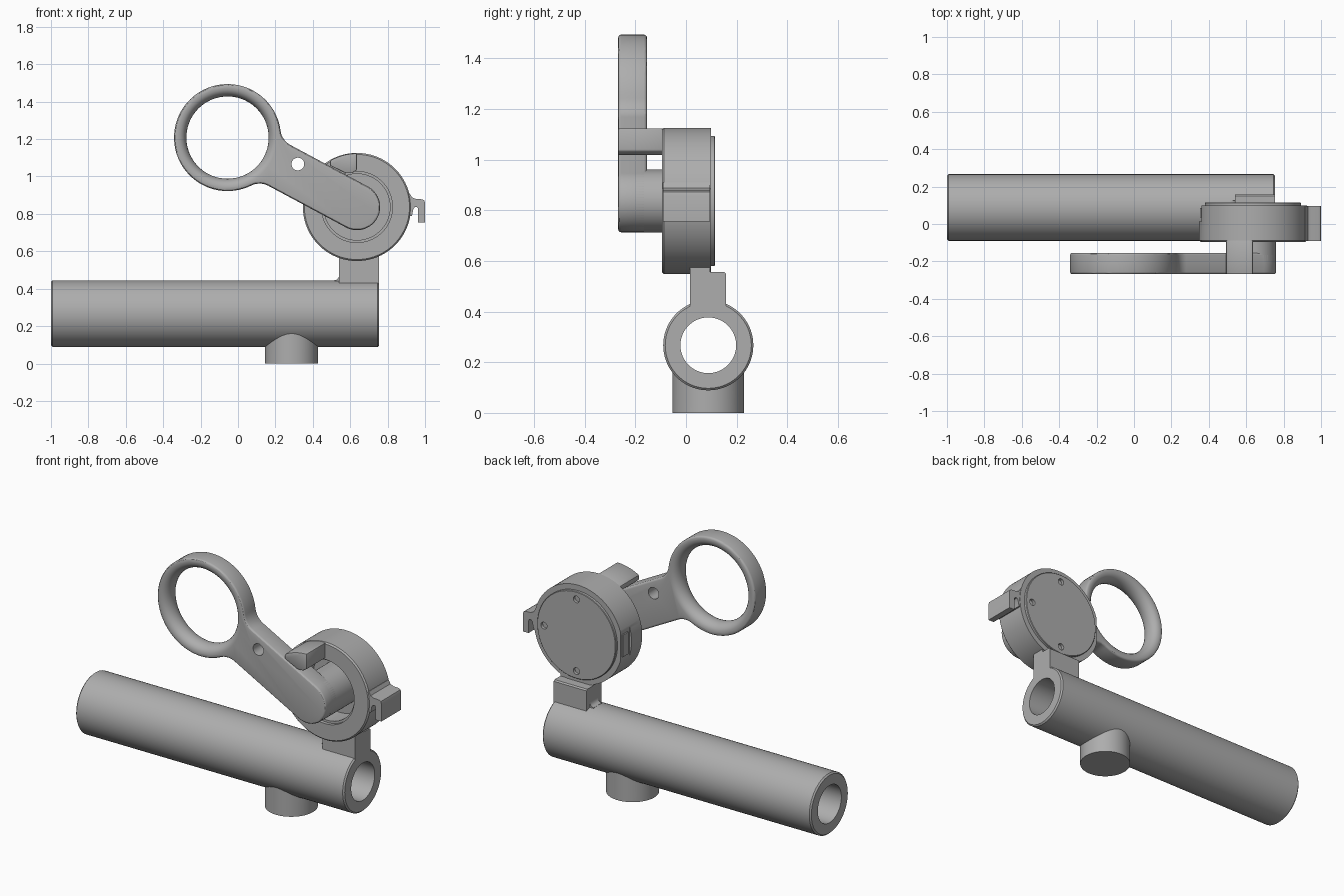
import bpy, bmesh
from math import sin, cos, pi, radians, atan2, sqrt, hypot
from mathutils import Matrix, Vector

cube = bpy.data.objects.get("Cube")
if cube:
    bpy.data.objects.remove(cube, do_unlink=True)

grey = bpy.data.materials.new("matte_grey")
grey.use_nodes = True
grey.diffuse_color = (0.42, 0.42, 0.42, 1)
grey.node_tree.nodes["Principled BSDF"].inputs["Base Color"].default_value = grey.diffuse_color

TURN = {"X": Matrix.Rotation(pi / 2, 4, "Y"),
        "Y": Matrix.Rotation(-pi / 2, 4, "X"),
        "Z": Matrix.Identity(4)}


def finish(name, bm):
    bmesh.ops.remove_doubles(bm, verts=bm.verts, dist=1e-5)
    bmesh.ops.recalc_face_normals(bm, faces=bm.faces)
    mesh = bpy.data.meshes.new(name)
    bm.to_mesh(mesh)
    bm.free()
    ob = bpy.data.objects.new(name, mesh)
    bpy.context.collection.objects.link(ob)
    mesh.materials.append(grey)
    return ob


def lathe(name, profile, centre, axis, closed=False, steps=72):
    """Spin (radius, height) points about an axis through centre."""
    bm = bmesh.new()
    vs = [bm.verts.new((r, 0, h)) for r, h in profile]
    pairs = list(zip(vs, vs[1:])) + ([(vs[-1], vs[0])] if closed else [])
    edges = [bm.edges.new(p) for p in pairs]
    bmesh.ops.spin(bm, geom=vs + edges, cent=(0, 0, 0), axis=(0, 0, 1),
                   angle=2 * pi, steps=steps, use_duplicate=False)
    bm.transform(Matrix.Translation(centre) @ TURN[axis])
    return finish(name, bm)


def rod(name, radius, h0, h1, centre, axis, steps=72):
    return lathe(name, [(0, h0), (radius, h0), (radius, h1), (0, h1)], centre, axis, steps=steps)


def prism(name, outline, a, b, axis="Y"):
    """Extrude an (x, z) outline along y, or a (y, z) outline along x."""
    place = (lambda p: (p[0], a, p[1])) if axis == "Y" else (lambda p: (a, p[0], p[1]))
    bm = bmesh.new()
    face = bm.faces.new([bm.verts.new(place(p)) for p in outline])
    out = bmesh.ops.extrude_face_region(bm, geom=[face])
    shift = Vector((0, b - a, 0)) if axis == "Y" else Vector((b - a, 0, 0))
    bmesh.ops.translate(bm, vec=shift,
                        verts=[v for v in out["geom"] if isinstance(v, bmesh.types.BMVert)])
    return finish(name, bm)


def box(name, x, y, z):
    return prism(name, [(x[0], z[0]), (x[1], z[0]), (x[1], z[1]), (x[0], z[1])], *y)


def activate(ob):
    for o in bpy.context.selected_objects:
        o.select_set(False)
    ob.select_set(True)
    bpy.context.view_layer.objects.active = ob


def bevel(ob, width, segments=3):
    activate(ob)
    m = ob.modifiers.new("bevel", "BEVEL")
    m.width, m.segments, m.limit_method, m.angle_limit = width, segments, "ANGLE", radians(40)
    bpy.ops.object.modifier_apply(modifier=m.name)


def cut(ob, *cutters):
    activate(ob)
    for c in cutters:
        m = ob.modifiers.new("cut", "BOOLEAN")
        m.operation, m.solver, m.object = "DIFFERENCE", "EXACT", c
        bpy.ops.object.modifier_apply(modifier=m.name)
        bpy.data.objects.remove(c, do_unlink=True)


def arc(cx, cy, r, start, end, n):
    return [(cx + r * cos(start + (end - start) * i / n),
             cy + r * sin(start + (end - start) * i / n)) for i in range(n + 1)]


HX, HZ = 0.636, 0.837          # housing axis
RX, RZ = -0.056, 1.208         # finger ring centre
TY, TZ = 0.088, 0.267          # tube axis
parts = []

# Hollow main tube
tube = lathe("main_tube", [(0.11, -1), (0.17, -1), (0.178, -0.992), (0.178, 0.747),
                           (0.17, 0.755), (0.11, 0.755)], (0, TY, TZ), "X", closed=True)
parts.append(tube)

# Round foot, trimmed clear of the bore
foot = rod("foot", 0.142, 0, 0.25, (0.287, TY, 0), "Z")
cut(foot, rod("bore_cutter", 0.13, -1.2, 1.2, (0, TY, TZ), "X"))
parts.append(foot)

# Neck with a raised front that seats into the housing
parts.append(prism("neck", [(0.016, 0.4), (0.158, 0.4), (0.158, 0.55), (0.15, 0.557), (0.094, 0.557),
                            (0.094, 0.6), (0.016, 0.6)], 0.54, 0.755, "X"))
fillet = [(0.545, 0.425), (0.545, 0.475)] + arc(0.515, 0.47, 0.025, 0, -pi / 2, 5) + [(0.515, 0.425)]
parts.append(prism("neck_fillet", fillet, 0.05, 0.126))

# Round housing: open recess at the front, cover plate at the back
housing = lathe("housing", [(0, 0.098), (0.289, 0.098), (0.289, -0.087), (0.281, -0.095),
                            (0.19, -0.095), (0.19, -0.075), (0.177, -0.075),
                            (0.177, 0.045), (0, 0.045)], (HX, 0, HZ), "Y", steps=96)
cut(housing, box("flat_cutter", (0.3, 0.36), (0.013, 0.2), (0.7, 1)))
parts.append(housing)
cover = lathe("back_cover", [(0, 0.09), (0.257, 0.09), (0.257, 0.112), (0.254, 0.115), (0, 0.115)],
              (HX, 0, HZ), "Y", steps=96)
cut(cover, *[rod("screw_cutter", 0.02, 0.097, 0.2,
                 (HX + 0.212 * cos(a), 0, HZ + 0.212 * sin(a)), "Y", 24)
             for a in (0, pi / 2, -pi / 2)])
parts.append(cover)
parts.append(box("side_catch", (0.352, 0.38), (0.035, 0.085), (HZ - 0.065, HZ + 0.065)))

# Hook on the left side of the housing
hook = prism("side_hook", [(0.9, 0.91), (0.918, 0.91), (0.93, 0.889), (0.95, 0.88), (0.985, 0.878),
                           (0.996, 0.872), (1, 0.86), (1, 0.755), (0.963, 0.755), (0.963, 0.828),
                           (0.957, 0.837), (0.946, 0.837), (0.938, 0.828), (0.93, 0.79),
                           (0.9, 0.79)], -0.09, 0.095)
parts.append(hook)

# Finger arm: ring, tapering fillets and straight shank with a rounded end
length = hypot(HX - RX, HZ - RZ)
u = ((HX - RX) / length, (HZ - RZ) / length)
n = (-u[1], u[0])


def on_arm(s, t):
    return (RX + s * u[0] + t * n[0], RZ + s * u[1] + t * n[1])


big, half, blend = 0.286, 0.124, 0.1
reach = sqrt((big + blend) ** 2 - (half + blend) ** 2)
phi = atan2(half + blend, reach)
upper = (arc(0, 0, big, pi, phi, 32)
         + arc(reach, half + blend, blend, phi + pi, 1.5 * pi, 8)[1:]
         + arc(length, 0, half, pi / 2, 0, 16))
lower = [(s, -t) for s, t in reversed(upper[1:-1])]
arm = prism("finger_arm", [on_arm(s, t) for s, t in upper + lower], -0.268, -0.154)
bevel(arm, 0.012)

# Ring opening with rounded lips, and the small arm hole
mid, lip = -0.211, 0.045
flare = [(0.22 + lip, mid - 0.08), (0.22 + lip, mid - 0.057)]
flare += [(0.22 + lip * (1 - cos(a)), mid + 0.057 * sin(a) * 0.999)
          for a in [radians(-75 + 15 * i) for i in range(11)]]
flare += [(0.22 + lip, mid + 0.057), (0.22 + lip, mid + 0.08)]
opening = lathe("opening_cutter", [(0, mid - 0.08)] + flare + [(0, mid + 0.08)], (RX, 0, RZ), "Y")
px, pz = on_arm(length - 0.387, 0.053)
cut(arm, opening, rod("pin_cutter", 0.034, -0.4, 0, (px, 0, pz), "Y", 32))
parts.append(arm)

# Pivot shaft from the arm into the recess
parts.append(rod("pivot_shaft", 0.124, -0.2, 0.06, (HX, 0, HZ), "Y"))

# Stop block above the arm
stop = prism("arm_stop", arc(HX, HZ, 0.287, pi / 2, radians(120), 8)
             + [(0.492, 1.058), (0.575, 1.018), (0.61, 1.018), (HX, 1.035)], -0.268, -0.08)
bevel(stop, 0.006, 2)
parts.append(stop)

for ob in parts:
    activate(ob)
    bpy.ops.object.shade_smooth_by_angle(angle=radians(30))
